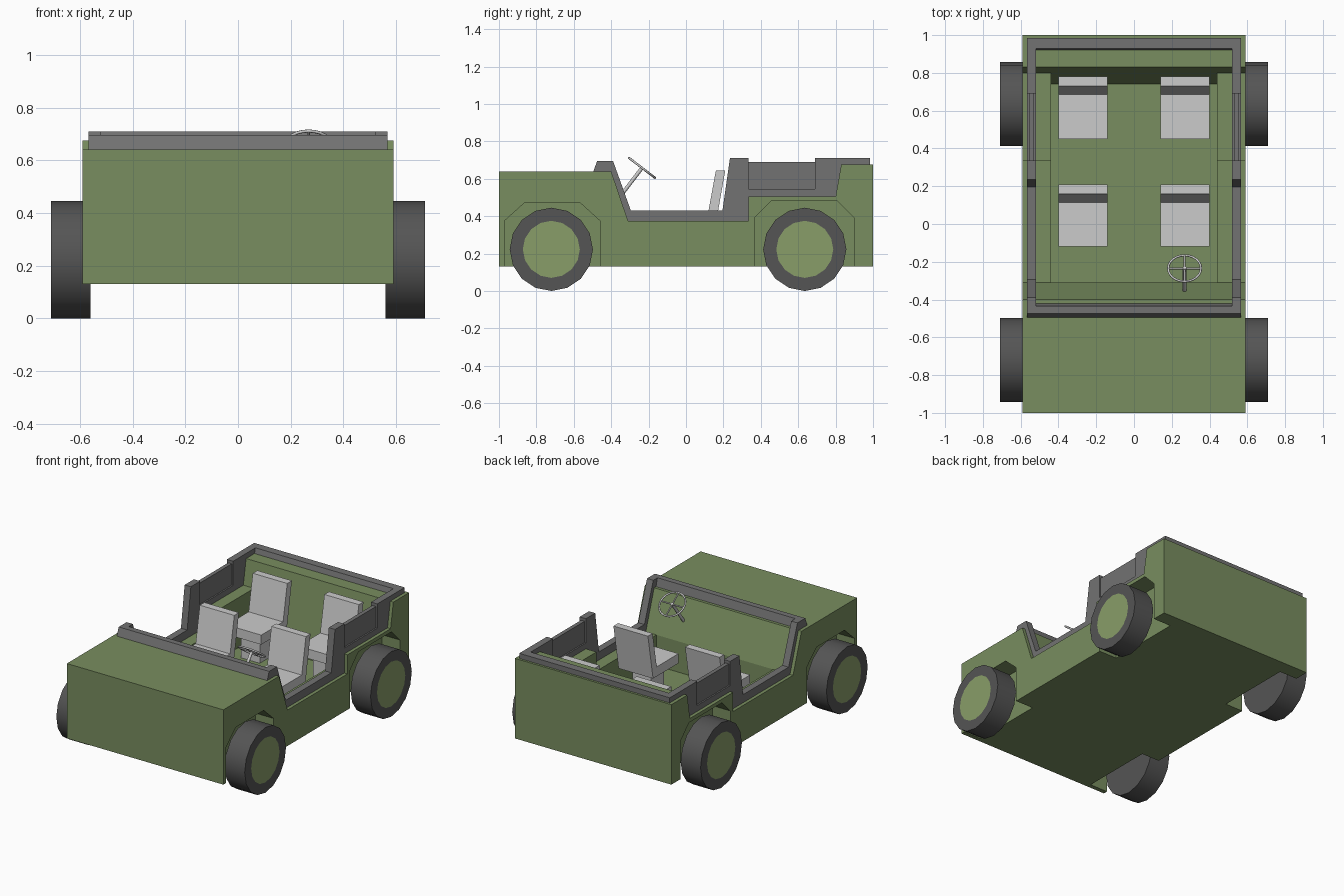
import bpy, bmesh, math
from mathutils import Vector

if "Cube" in bpy.data.objects:
    bpy.data.objects.remove(bpy.data.objects["Cube"])


def material(name, r, g, b):
    m = bpy.data.materials.new(name)
    m.diffuse_color = (r, g, b, 1)
    m.use_nodes = True
    m.node_tree.nodes["Principled BSDF"].inputs["Base Color"].default_value = m.diffuse_color
    return m


GREEN = material("olive_paint", 0.19, 0.27, 0.115)
HUB = material("hub_paint", 0.25, 0.34, 0.14)
TRIM = material("dark_trim", 0.17, 0.17, 0.17)
RUBBER = material("rubber", 0.09, 0.09, 0.09)


def finish(name, bm, *mats):
    bmesh.ops.recalc_face_normals(bm, faces=bm.faces)
    me = bpy.data.meshes.new(name)
    bm.to_mesh(me)
    bm.free()
    ob = bpy.data.objects.new(name, me)
    bpy.context.collection.objects.link(ob)
    for m in mats:
        if m:
            me.materials.append(m)
    return ob


def prism(name, profile, x0, x1, mat=None, mirror=False):
    """Extrude a (y, z) profile from x0 to x1, optionally mirrored in x."""
    bm = bmesh.new()
    face = bm.faces.new([bm.verts.new((x0, y, z)) for y, z in profile])
    ext = bmesh.ops.extrude_face_region(bm, geom=[face])
    bmesh.ops.translate(bm, vec=(x1 - x0, 0, 0),
                        verts=[v for v in ext["geom"] if isinstance(v, bmesh.types.BMVert)])
    ob = finish(name, bm, mat)
    if mirror:
        ob.modifiers.new("mirror", "MIRROR")
    return ob


def rect(y0, y1, z0, z1):
    return [(y0, z0), (y1, z0), (y1, z1), (y0, z1)]


def rod(name, a, b, r, sides=8):
    a, b = Vector(a), Vector(b)
    bpy.ops.mesh.primitive_cylinder_add(vertices=sides, radius=r, depth=(b - a).length,
                                        location=(a + b) / 2)
    ob = bpy.context.object
    ob.name = name
    ob.rotation_euler = (b - a).to_track_quat("Z", "Y").to_euler()
    bpy.ops.object.shade_smooth_by_angle(angle=math.radians(50))


def cut(ob, cutter):
    m = ob.modifiers.new("cut", "BOOLEAN")
    m.operation, m.object, m.solver = "DIFFERENCE", cutter, "EXACT"
    bpy.context.view_layer.objects.active = ob
    bpy.ops.object.modifier_apply(modifier=m.name)
    bpy.data.objects.remove(cutter)


# Body shell, then cabin and wheel arches cut out of it
body = prism("body", [(-1, 0.13), (1, 0.13), (1, 0.675), (0.83, 0.675), (0.80, 0.505),
                      (0.335, 0.505), (0.335, 0.375), (-0.31, 0.375), (-0.40, 0.64),
                      (-1, 0.64)], -0.59, 0.59, GREEN)
cut(body, prism("cabin_cutter", [(-0.31, 0.165), (0.74, 0.165), (0.80, 0.505),
                                 (0.80, 0.8), (-0.31, 0.8)], -0.44, 0.44))
FRONT_ARCH = [(-0.97, 0.05), (-0.97, 0.375), (-0.865, 0.47), (-0.565, 0.47),
              (-0.46, 0.375), (-0.46, 0.05)]
REAR_ARCH = [(0.365, 0.05), (0.365, 0.39), (0.455, 0.48), (0.81, 0.48),
             (0.90, 0.39), (0.90, 0.05)]
for arch in (FRONT_ARCH, REAR_ARCH):
    for s in (-1, 1):
        cut(body, prism("arch_cutter", arch, s * 0.455, s * 0.7))

# Dark trim: side rails, recessed rear panels, cowl and tailgate rail
prism("side_trim", [(-0.495, 0.64), (-0.475, 0.695), (-0.39, 0.695), (-0.295, 0.43),
                    (0.195, 0.43), (0.235, 0.71), (0.335, 0.71), (0.335, 0.545),
                    (0.69, 0.545), (0.69, 0.71), (0.985, 0.71), (0.985, 0.675),
                    (0.83, 0.675), (0.80, 0.505), (0.335, 0.505), (0.335, 0.375),
                    (-0.31, 0.375), (-0.40, 0.64)], 0.52, 0.567, TRIM, True)
prism("rear_side_panel", rect(0.33, 0.695, 0.54, 0.69), 0.53, 0.557, TRIM, True)
prism("cowl_rail", [(-0.495, 0.64), (-0.475, 0.695), (-0.435, 0.695), (-0.42, 0.64)],
      -0.53, 0.53, TRIM)
prism("tailgate_rail", [(0.92, 0.675), (0.93, 0.71), (0.985, 0.71), (0.985, 0.675)],
      -0.53, 0.53, TRIM)

# Seats: front and rear rows, mirrored left to right
for row, dy in (("front", 0), ("rear", 0.57)):
    prism(row + "_seat", [(-0.12 + dy, 0.335), (-0.12 + dy, 0.40), (0.115 + dy, 0.40),
                          (0.16 + dy, 0.645), (0.21 + dy, 0.645), (0.155 + dy, 0.335)],
          0.14, 0.40, None, True)
    prism(row + "_seat_pedestal", rect(-0.05 + dy, 0.09 + dy, 0.165, 0.335),
          0.20, 0.34, None, True)

# Wheels: 16-sided tire with an inset painted hub
for side in (-1, 1):
    for axle, y in (("front", -0.72), ("rear", 0.635)):
        bm = bmesh.new()
        bmesh.ops.create_cone(bm, cap_ends=True, segments=16, radius1=0.2225,
                              radius2=0.2225, depth=0.15)
        cap = max(bm.faces, key=lambda f: f.calc_center_median().z)
        bmesh.ops.inset_region(bm, faces=[cap], thickness=0.07)
        cap.material_index = 1
        for v in bm.verts:
            v.co = (side * (v.co.z + 0.635), v.co.x + y, v.co.y + 0.2225)
        wheel = finish(axle + "_wheel", bm, RUBBER, HUB)
        bpy.ops.object.select_all(action="DESELECT")
        wheel.select_set(True)
        bpy.context.view_layer.objects.active = wheel
        bpy.ops.object.shade_smooth_by_angle(angle=math.radians(30))

# Steering wheel: rim, four spokes and column
centre = Vector((0.268, -0.235, 0.658))
across = Vector((1, 0, 0))
along = Vector((0, 0.15, -0.115)).normalized()
normal = along.cross(across)
if normal.z < 0:
    normal = -normal
bpy.ops.mesh.primitive_torus_add(major_radius=0.087, minor_radius=0.006, major_segments=24,
                                 minor_segments=8, location=centre,
                                 rotation=normal.to_track_quat("Z", "Y").to_euler())
bpy.context.object.name = "steering_rim"
bpy.ops.object.shade_smooth_by_angle(angle=math.radians(50))
for d in (across, along):
    rod("steering_spoke", centre - d * 0.087, centre + d * 0.087, 0.005)
rod("steering_column", centre - normal * 0.20, centre + normal * 0.006, 0.010)
